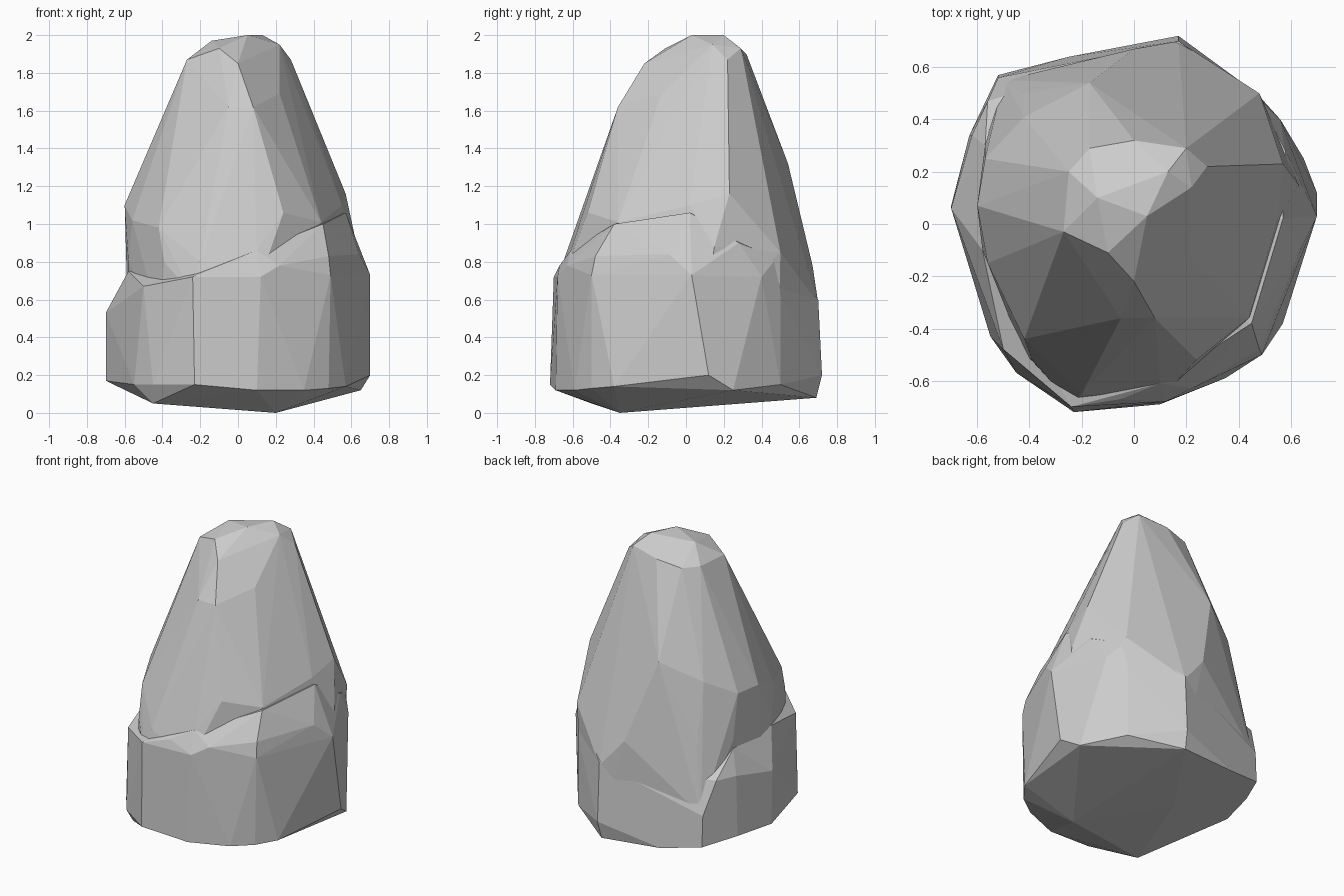
import bpy, bmesh
from math import radians


def chiselled_block(name, corners):
    """Flat-faced stone block: the tight hull around its corner points."""
    bm = bmesh.new()
    for c in corners:
        bm.verts.new(c)
    res = bmesh.ops.convex_hull(bm, input=bm.verts[:])
    loose = {g for g in res["geom_interior"] + res["geom_unused"]
             if isinstance(g, bmesh.types.BMVert) and g.is_valid}
    bmesh.ops.delete(bm, geom=list(loose), context='VERTS')
    bmesh.ops.recalc_face_normals(bm, faces=bm.faces[:])
    mesh = bpy.data.meshes.new(name)
    bm.to_mesh(mesh)
    bm.free()
    ob = bpy.data.objects.new(name, mesh)
    bpy.context.collection.objects.link(ob)
    return ob


# Wide foot of the rock with the sloping ledge at front right
base = chiselled_block("rock", [
    # underside
    (0.2, -0.35, 0), (-0.2, 0.14, 0.04), (-0.45, -0.5, 0.05),
    # lower rim
    (0.17, 0.72, 0.2), (0.16, 0.69, 0.08), (0.65, 0.25, 0.12),
    (0.7, 0.12, 0.2), (0.57, -0.38, 0.14), (0.48, -0.5, 0.13),
    (0.35, -0.59, 0.12), (0.1, -0.69, 0.12), (-0.23, -0.72, 0.15),
    (-0.45, -0.57, 0.15), (-0.55, -0.43, 0.15), (-0.7, 0.07, 0.17),
    (-0.63, 0.34, 0.17), (-0.52, 0.57, 0.15), (-0.25, 0.64, 0.1),
    (0.47, 0.5, 0.15),
    # shoulder
    (0.7, 0.03, 0.73), (0.56, 0.4, 0.72), (0.47, 0.5, 0.62),
    (0.49, -0.5, 0.73), (0.12, -0.68, 0.72), (-0.24, -0.7, 0.72),
    (-0.5, -0.48, 0.67), (-0.7, 0.06, 0.53), (-0.62, 0.34, 0.58),
    (-0.56, 0.47, 0.58), (-0.52, 0.56, 0.36), (0.17, 0.7, 0.6),
    (-0.58, -0.1, 0.75), (-0.57, 0.3, 0.74),
    # ledge
    (0.22, -0.63, 0.78), (-0.05, -0.67, 0.78), (0.1, -0.61, 0.86),
    (0.64, -0.09, 0.84), (0.48, -0.48, 0.83), (0.57, 0.02, 1.06),
    (0.45, -0.38, 1.0), (0.58, 0.28, 0.9), (0.48, 0.48, 0.82)])

# Tapering upper rock rising out of the foot
crown = chiselled_block("crown", [
    # summit
    (0.05, 0.03, 2), (0.13, 0.2, 2), (-0.14, 0.1, 1.97),
    (-0.1, -0.11, 1.93), (0, -0.22, 1.85), (-0.27, -0.03, 1.87),
    (-0.25, 0.2, 1.87), (0.22, 0.14, 1.95), (0.28, 0.22, 1.87),
    (0.2, 0.29, 1.93), (0, 0.32, 1.9), (-0.17, 0.29, 1.87),
    # upper flanks
    (0.08, -0.36, 1.62), (-0.05, -0.36, 1.62), (0.22, -0.13, 1.69),
    (0.4, 0.2, 1.5), (0.33, 0.39, 1.42), (-0.17, 0.54, 1.32),
    (-0.15, 0.49, 1.44), (-0.42, 0.41, 1.2),
    # waist
    (0.55, 0.02, 1.1), (0.57, 0.23, 1.16), (0.44, -0.36, 1.01),
    (0.24, -0.52, 1.06), (-0.6, 0.07, 1.1), (-0.57, 0.25, 1.1),
    (-0.56, -0.15, 1.02), (-0.42, -0.44, 0.98),
    # root, following the foot's walls
    (0.1, -0.61, 0.86), (-0.2, -0.65, 0.8), (-0.39, -0.52, 0.8),
    (-0.58, -0.1, 0.8), (-0.57, 0.3, 0.8), (-0.43, 0.5, 0.8),
    (0.48, 0.5, 0.85), (0.63, 0.15, 0.88), (0, 0.67, 0.78),
    (0.17, 0.7, 0.58), (-0.5, 0.55, 0.36), (0.15, 0.7, 0.2),
    (0.46, 0.49, 0.4), (0.66, 0.1, 0.5), (0.1, -0.67, 0.66),
    (-0.24, -0.69, 0.62), (-0.42, -0.5, 0.5), (-0.58, 0, 0.4)])

# Fuse both blocks into one solid rock
fuse = base.modifiers.new("fuse", 'BOOLEAN')
fuse.operation = 'UNION'
fuse.solver = 'EXACT'
fuse.object = crown
bpy.context.view_layer.objects.active = base
base.select_set(True)
bpy.ops.object.modifier_apply(modifier=fuse.name)
bpy.data.objects.remove(crown, do_unlink=True)

# Merge nearly coplanar triangles into broad facets
bm = bmesh.new()
bm.from_mesh(base.data)
bmesh.ops.dissolve_limit(bm, angle_limit=radians(3),
                         verts=bm.verts[:], edges=bm.edges[:])
bm.to_mesh(base.data)
bm.free()
base.data.shade_flat()
